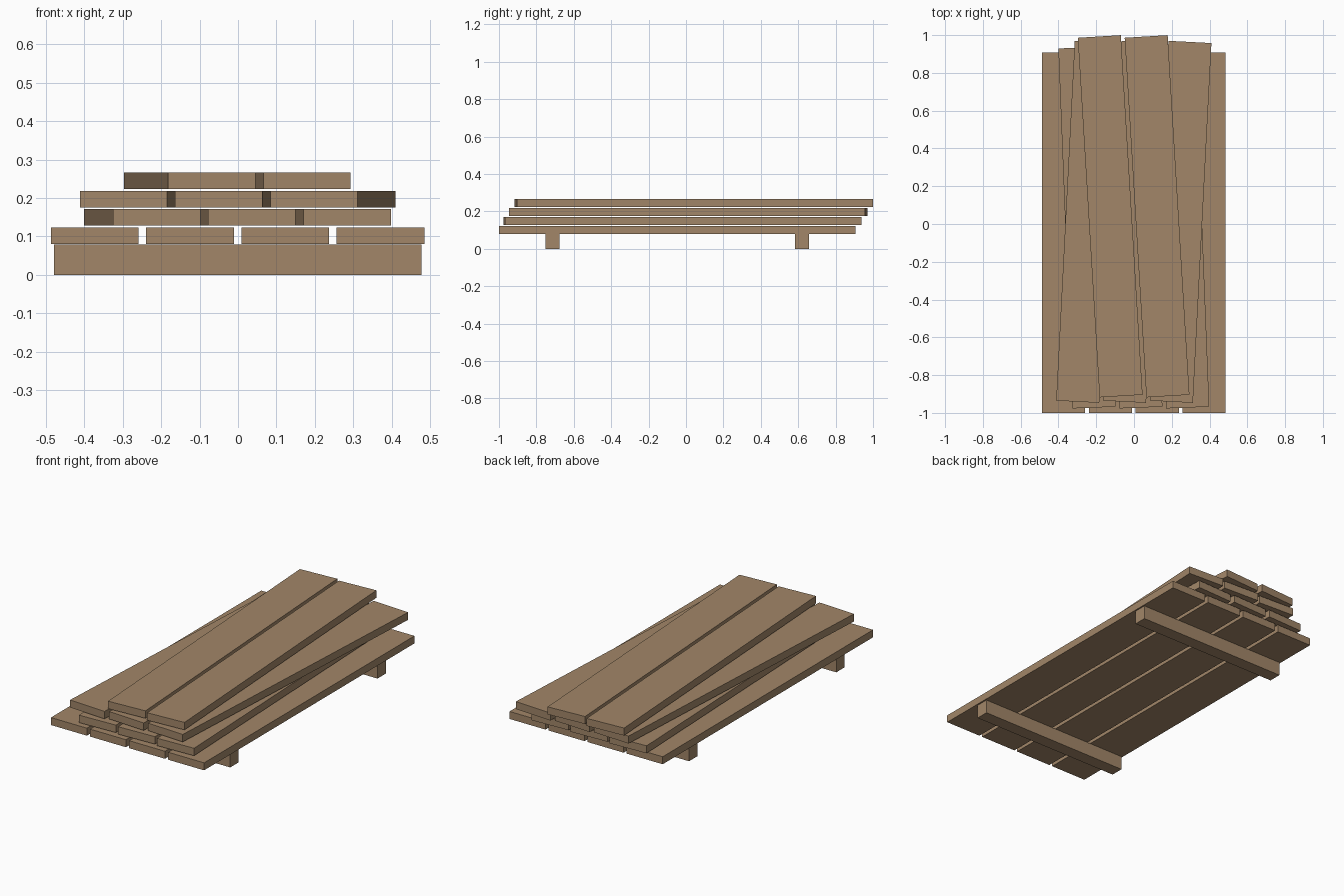
import bpy
import math

if "Cube" in bpy.data.objects:
    bpy.data.objects.remove(bpy.data.objects["Cube"], do_unlink=True)

# Plain wood colour shared by every part
wood = bpy.data.materials.new("brown_wood")
wood.use_nodes = True
colour = (0.36, 0.24, 0.14, 1)
wood.diffuse_color = colour
wood.node_tree.nodes["Principled BSDF"].inputs["Base Color"].default_value = colour

PLANK = (0.228, 1.907, 0.043)
PITCH = 0.248


def box(name, size, centre, turn=0.0):
    bpy.ops.mesh.primitive_cube_add(size=1, location=centre)
    obj = bpy.context.object
    obj.name = name
    obj.scale = size
    bpy.ops.object.transform_apply(location=False, rotation=False, scale=True)
    obj.rotation_euler.z = math.radians(turn)
    obj.data.materials.append(wood)
    return obj


# Two bearers under the stack
for name, y in (("front_bearer", -0.715), ("back_bearer", 0.62)):
    box(name, (0.957, 0.075, 0.079), (-0.001, y, 0.0395))

# Layers of planks, each layer turned a little: name, count, x, y, turn
layers = [
    ("bottom", 4, -0.001, -0.0465, 0.0),
    ("second", 3, -0.001, -0.019, 2.25),
    ("third", 3, -0.001, 0.0115, -2.95),
    ("top", 2, -0.002, 0.041, 3.46),
]
for level, (name, count, x, y, turn) in enumerate(layers):
    z = 0.1015 + level * 0.048
    for i in range(count):
        offset = (i - (count - 1) / 2) * PITCH
        box(f"{name}_plank_{i + 1}", PLANK, (x + offset, y, z), turn)
